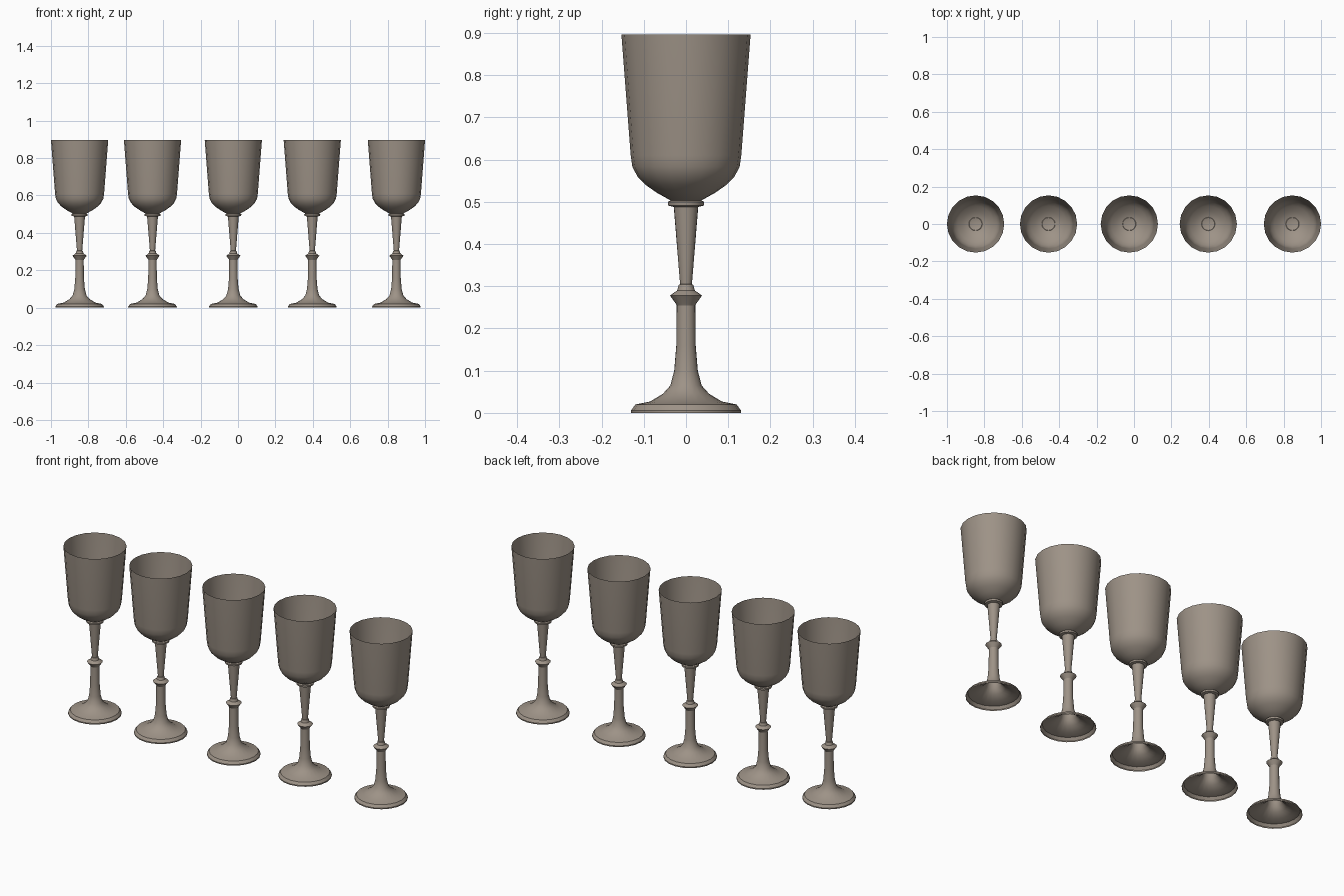
import bpy
import bmesh
import math

SIDES = 20
CENTRES = [-0.847, -0.457, -0.025, 0.397, 0.847]

cube = bpy.data.objects.get("Cube")
if cube:
    bpy.data.objects.remove(cube, do_unlink=True)

# Dull pewter colour for every part
pewter = bpy.data.materials.new("warm_grey_pewter")
pewter.use_nodes = True
colour = (0.34, 0.29, 0.242, 1)
pewter.diffuse_color = colour
shader = next(n for n in pewter.node_tree.nodes if n.type == "BSDF_PRINCIPLED")
shader.inputs["Base Color"].default_value = colour
shader.inputs["Roughness"].default_value = 0.6


def lathe(name, profile):
    """Mesh turned round z from (radius, height) points, bottom to top."""
    bm = bmesh.new()
    rings = []
    for r, z in profile:
        if r == 0:
            rings.append([bm.verts.new((0, 0, z))] * SIDES)
            continue
        rings.append([bm.verts.new((r * math.cos(math.tau * i / SIDES),
                                    r * math.sin(math.tau * i / SIDES), z))
                      for i in range(SIDES)])
    for low, high in zip(rings, rings[1:]):
        for i in range(SIDES):
            j = (i + 1) % SIDES
            corners = dict.fromkeys((low[i], low[j], high[j], high[i]))
            bm.faces.new(list(corners))
    mesh = bpy.data.meshes.new(name)
    bm.to_mesh(mesh)
    bm.free()
    mesh.materials.append(pewter)
    return mesh


parts = {
    # Hollow foot, flaring up into the lower stem
    "foot": lathe("foot", [(0.130, 0), (0.130, 0.006), (0.120, 0.020),
                           (0.085, 0.027), (0.055, 0.045), (0.037, 0.065),
                           (0.028, 0.100), (0.023, 0.160), (0.022, 0.255)]),
    # Knop, tapered upper stem and collar
    "stem": lathe("stem", [(0.022, 0.255), (0.025, 0.260), (0.038, 0.278),
                           (0.021, 0.290), (0.017, 0.304), (0.014, 0.305),
                           (0.029, 0.488), (0.042, 0.491), (0.043, 0.500),
                           (0.034, 0.504)]),
    # Open cup
    "bowl": lathe("bowl", [(0, 0.502), (0.036, 0.503), (0.070, 0.522),
                           (0.097, 0.541), (0.115, 0.560), (0.127, 0.583),
                           (0.131, 0.610), (0.153, 0.896)]),
}

# Row of five goblets
bpy.ops.object.select_all(action="DESELECT")
for number, x in enumerate(CENTRES, 1):
    for part, mesh in parts.items():
        ob = bpy.data.objects.new(f"goblet_{number}_{part}", mesh)
        ob.location.x = x
        bpy.context.collection.objects.link(ob)
        if number == 1:
            ob.select_set(True)
            bpy.context.view_layer.objects.active = ob
bpy.ops.object.shade_smooth_by_angle(angle=math.radians(35))
